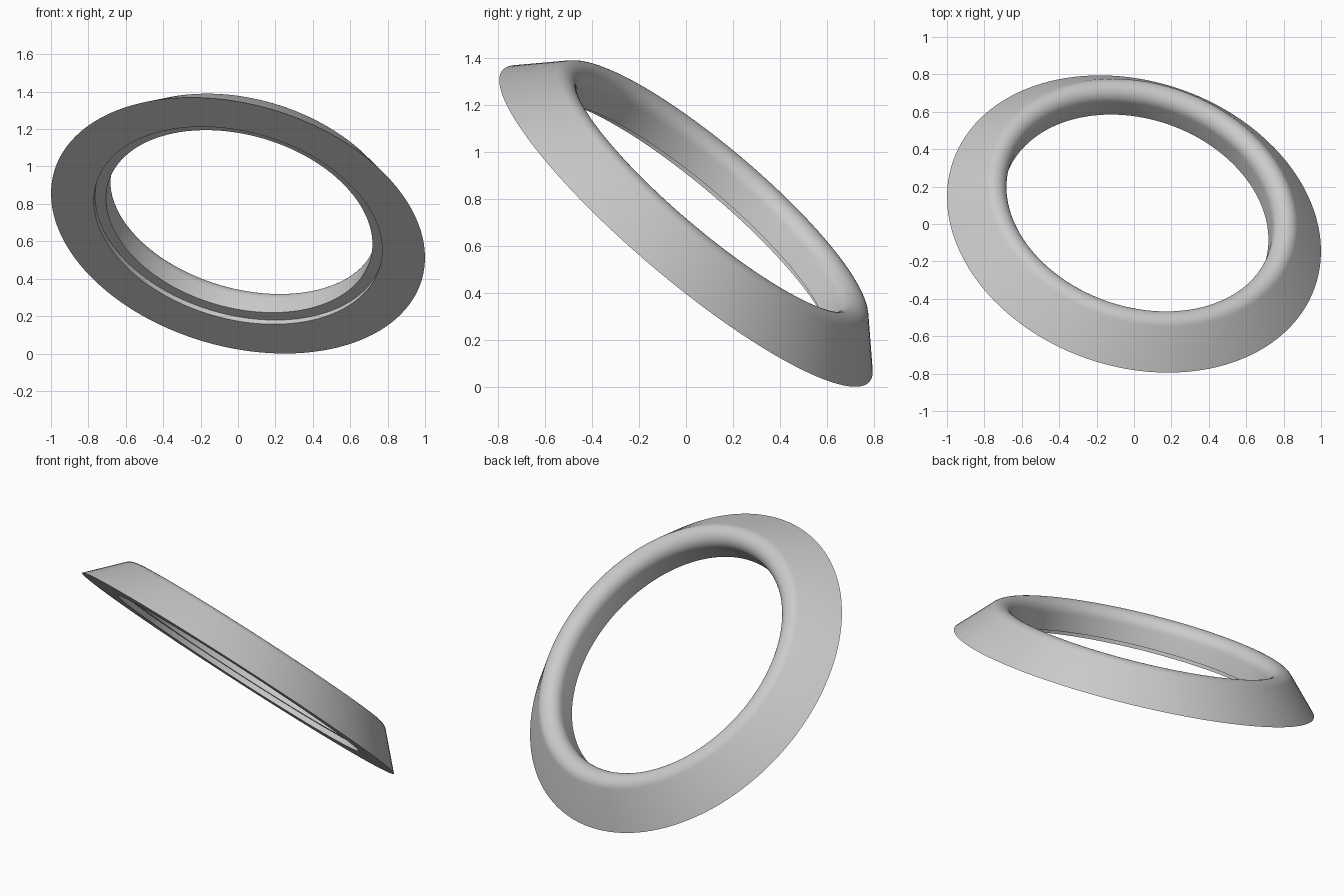
import bpy
import math
from mathutils import Vector

cube = bpy.data.objects.get("Cube")
if cube:
    bpy.data.objects.remove(cube, do_unlink=True)

SEGMENTS = 128
OUTER, BORE, FILLET, FILLET_H = 1.0245, 0.73, 0.072, 0.131
LIP, STEP = 0.79, 0.03

# Grey material
grey = bpy.data.materials.new("light grey")
grey.use_nodes = True
grey.diffuse_color = (0.6, 0.6, 0.6, 1)
grey.node_tree.nodes["Principled BSDF"].inputs["Base Color"].default_value = (0.6, 0.6, 0.6, 1)

# Cross-section (radius, height): flat base, shallow step, bore, rounded rim, cone
profile = [(OUTER, 0), (LIP, 0), (LIP, STEP), (BORE, STEP)]
centre = BORE + FILLET
to_centre = Vector((centre - OUTER, FILLET_H))
tangent = (math.atan2(to_centre.y, to_centre.x)
           - math.asin(FILLET / to_centre.length) - math.pi / 2)
ARC = 14
for i in range(ARC + 1):
    a = math.pi + (tangent - math.pi) * i / ARC
    profile.append((centre + FILLET * math.cos(a), FILLET_H + FILLET * math.sin(a)))

# Revolve the closed cross-section
n = len(profile)
verts, faces = [], []
for s in range(SEGMENTS):
    t = 2 * math.pi * s / SEGMENTS
    verts += [(r * math.cos(t), r * math.sin(t), h) for r, h in profile]
    nxt = (s + 1) % SEGMENTS
    for k in range(n):
        m = (k + 1) % n
        faces.append((s * n + k, s * n + m, nxt * n + m, nxt * n + k))
mesh = bpy.data.meshes.new("bezel_ring")
mesh.from_pydata(verts, [], faces)
mesh.materials.append(grey)
ring = bpy.data.objects.new("bezel_ring", mesh)
bpy.context.collection.objects.link(ring)

# Consistent outward normals and smooth shading with sharp corners
import bmesh
bm = bmesh.new()
bm.from_mesh(mesh)
bmesh.ops.recalc_face_normals(bm, faces=bm.faces)
bm.to_mesh(mesh)
bm.free()
bpy.context.view_layer.objects.active = ring
ring.select_set(True)
bpy.ops.object.shade_smooth_by_angle(angle=math.radians(30))

# Tilt the ring and rest its low edge on the ground
axis = Vector((0.219, 0.631, 0.744)).normalized()
ring.rotation_mode = "QUATERNION"
ring.rotation_quaternion = Vector((0, 0, 1)).rotation_difference(axis)
ring.location.z = OUTER * math.sqrt(1 - axis.z ** 2)
